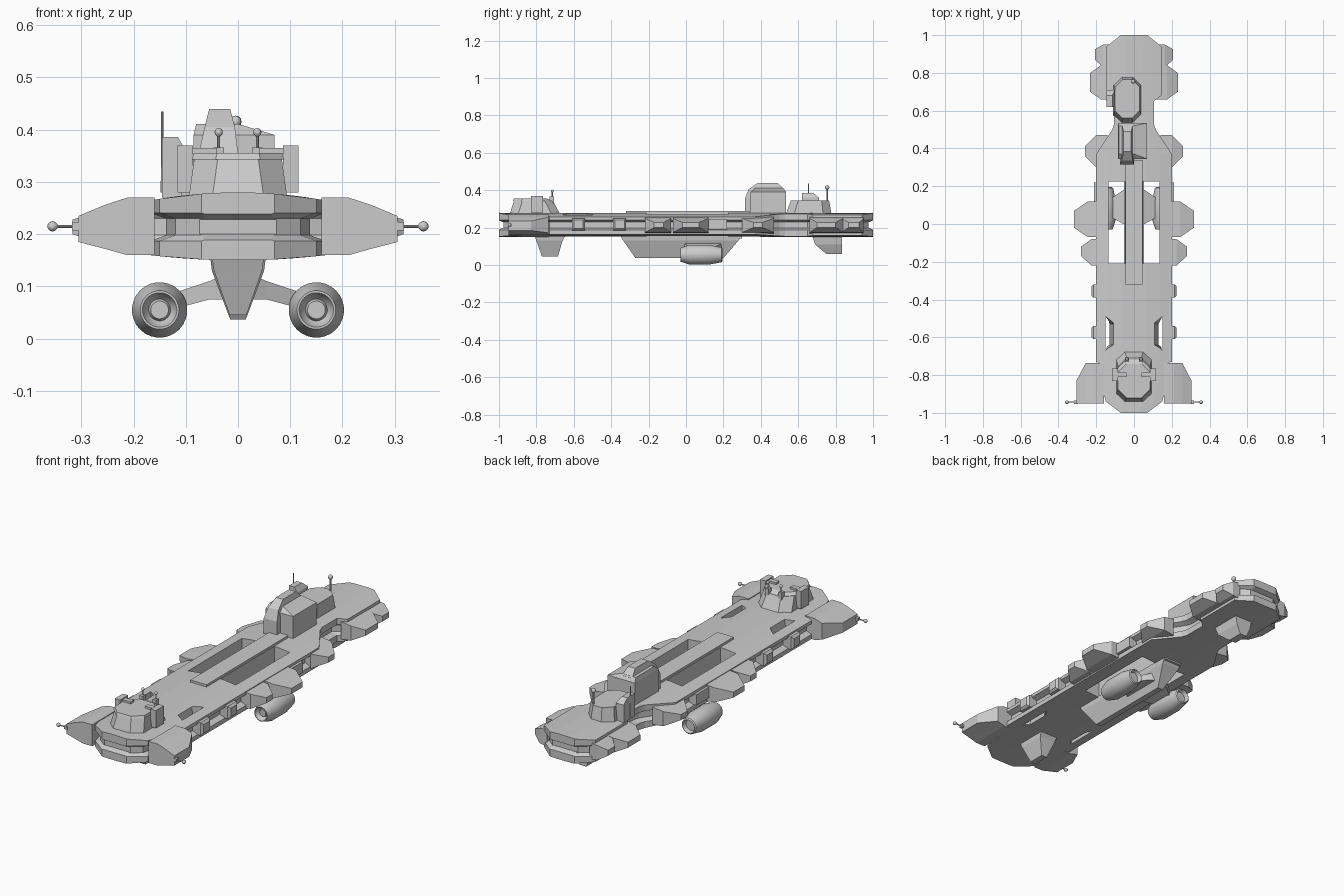
import bpy, bmesh, math
from mathutils import Vector

if "Cube" in bpy.data.objects:
    bpy.data.objects.remove(bpy.data.objects["Cube"])

GREY = (0.6, 0.6, 0.6, 1)
mat = bpy.data.materials.new("hull grey")
mat.use_nodes = True
mat.diffuse_color = GREY
mat.node_tree.nodes["Principled BSDF"].inputs["Base Color"].default_value = GREY


def activate(ob):
    bpy.ops.object.select_all(action='DESELECT')
    ob.select_set(True)
    bpy.context.view_layer.objects.active = ob


def loft(name, rings, mirror=False, smooth=False):
    """Skin a list of rings with equal point counts and cap both ends."""
    bm = bmesh.new()
    loops = [[bm.verts.new(p) for p in ring] for ring in rings]
    n = len(loops[0])
    for a, b in zip(loops, loops[1:]):
        for i in range(n):
            j = (i + 1) % n
            bm.faces.new((a[i], a[j], b[j], b[i]))
    bm.faces.new(loops[0])
    bm.faces.new(loops[-1])
    if smooth:
        bmesh.ops.remove_doubles(bm, verts=bm.verts, dist=1e-5)
    bmesh.ops.recalc_face_normals(bm, faces=bm.faces)
    me = bpy.data.meshes.new(name)
    bm.to_mesh(me)
    bm.free()
    me.materials.append(mat)
    ob = bpy.data.objects.new(name, me)
    bpy.context.collection.objects.link(ob)
    activate(ob)
    if mirror:
        ob.modifiers.new("Mirror", 'MIRROR').use_axis[0] = True
        bpy.ops.object.modifier_apply(modifier="Mirror")
    if smooth:
        bpy.ops.object.shade_smooth_by_angle(angle=math.radians(35))
    return ob


def rect(x0, x1, y0, y1, z):
    return [(x0, y0, z), (x1, y0, z), (x1, y1, z), (x0, y1, z)]


def octagon(x0, x1, y0, y1, z, c):
    return [(x0 + c, y0, z), (x1 - c, y0, z), (x1, y0 + c, z), (x1, y1 - c, z),
            (x1 - c, y1, z), (x0 + c, y1, z), (x0, y1 - c, z), (x0, y0 + c, z)]


def side(x, y0, y1, z0, z1):
    return [(x, y0, z0), (x, y1, z0), (x, y1, z1), (x, y0, z1)]


def box(name, x0, x1, y0, y1, z0, z1, mirror=False):
    return loft(name, [rect(x0, x1, y0, y1, z0), rect(x0, x1, y0, y1, z1)], mirror)


def lathe(name, origin, axis, profile, seg=24, mirror=False):
    """Spin (distance, radius) pairs around an axis."""
    o, a = Vector(origin), Vector(axis)
    u = a.orthogonal().normalized()
    v = a.cross(u)
    ts = [2 * math.pi * i / seg for i in range(seg)]
    rings = [[o + a * d + (u * math.cos(t) + v * math.sin(t)) * max(r, 2e-5) for t in ts]
             for d, r in profile]
    return loft(name, rings, mirror, smooth=True)


def antenna(name, base, axis, length, rod, ball, mirror=False):
    tip = [(length - ball * math.cos(k * math.pi / 6), ball * math.sin(k * math.pi / 6))
           for k in range(1, 7)]
    lathe(name, base, axis, [(0, rod), (length - ball, rod)] + tip, 10, mirror)


def cut(target, cutter):
    m = target.modifiers.new("Cut", 'BOOLEAN')
    m.operation, m.solver, m.object = 'DIFFERENCE', 'EXACT', cutter
    activate(target)
    bpy.ops.object.modifier_apply(modifier="Cut")
    bpy.data.objects.remove(cutter)


# Main hull: crowned deck, grooved flanks, pinched waist near the stern
def hull_ring(y, w):
    top = lambda x: 0.28 - 0.55 * x * x
    low = lambda x: 0.15 + 0.35 * x * x
    half = [(w * f, top(w * f)) for f in (0.33, 0.67, 1)]
    half += [(w, 0.241), (w - 0.03, 0.23), (w - 0.03, 0.198), (w, 0.187)]
    half += [(w * f, low(w * f)) for f in (1, 0.67, 0.33)]
    pts = half + [(-x, z) for x, z in reversed(half)]
    return [(x, y, z) for x, z in pts]


stations = [(-1, .07), (-.94, .15), (-.86, .168), (-.74, .168), (-.73, .2), (.37, .2),
            (.5, .115), (.53, .105), (.65, .105), (.68, .145), (.94, .145), (1, .07)]
hull = loft("main_hull", [hull_ring(y, w) for y, w in stations])

# Deck openings, forward slots and the grooves across both ends
cut(hull, box("hold_cutter", .048, .135, -.21, .225, .1, .35, True))


def slot(x, z):
    return [(x, -.64, z), (.15, -.67, z), (.15, -.49, z), (x, -.53, z)]


cut(hull, loft("slot_cutter", [slot(.14, .1), slot(.1, .32)], True))
for s in (-1, 1):
    cut(hull, loft("end_cutter", [
        [(x, s * .975, z) for x, z in ((-.1, .2), (.1, .2), (.1, .228), (-.1, .228))],
        [(x, s * 1.01, z) for x, z in ((-.14, .185), (.14, .185), (.14, .243), (-.14, .243))]]))

# Raised spine between the openings
box("spine_plate", -.046, .046, -.32, .34, .27, .289)

# Bow pods with side feelers
loft("bow_pod", [side(.16, -.95, -.735, .16, .27), side(.212, -.95, -.735, .16, .27),
                 side(.255, -.95, -.735, .172, .256), side(.305, -.95, -.83, .185, .235)], True)
antenna("pod_feeler", (.3, -.943, .215), (1, 0, 0), .055, .003, .01, True)
box("feeler_socket", .3, .318, -.952, -.934, .207, .223, True)

# Side fins: base start/end, tip start/end, inner and outer x
fins = [(.83, .95, .87, .925, .12, .207), (.66, .84, .70, .80, .12, .232),
        (.30, .47, .36, .41, .14, .26), (-.07, .12, -.02, .07, .17, .317),
        (-.22, -.08, -.17, -.12, .17, .28)]
for b0, b1, t0, t1, x0, x1 in fins:
    loft("side_fin", [side(x0, b0, b1, .168, .258),
                      side((x0 + x1) / 2, b0, b1, .175, .25),
                      side(x1, t0, t1, .2, .228)], True)
for y in (-.355, -.575):
    loft("side_block", [side(.16, y - .035, y + .035, .185, .25),
                        side(.215, y - .035, y + .035, .185, .25),
                        side(.226, y - .025, y + .025, .195, .24)], True)
box("side_rail", .16, .213, .12, .22, .19, .245, True)

# Forward bridge
loft("bridge", [octagon(-.095, .095, -.945, -.67, .265, .045),
                octagon(-.084, .084, -.92, -.71, .343, .045)])
loft("bridge_roof", [octagon(-.088, .088, -.925, -.72, .343, .045),
                     octagon(-.085, .085, -.92, -.74, .355, .045)])
box("bridge_ear", .086, .116, -.83, -.765, .28, .37, True)
box("ear_link", .04, .09, -.81, -.785, .35, .365, True)
box("bridge_antenna_base", .027, .047, -.73, -.705, .33, .366, True)
antenna("bridge_antenna", (.037, -.715, .36), (0, 0, 1), .035, .003, .008, True)

# Main tower: squat block with a taller offset peak
loft("tower_block", [rect(-.085, .07, .345, .535, .26), rect(-.085, .07, .345, .535, .39),
                     rect(-.08, 0, .37, .52, .411)])
loft("tower_peak", [rect(-.075, 0, .315, .5, .26), rect(-.075, 0, .315, .5, .355),
                    rect(-.064, -.006, .335, .525, .405), rect(-.055, -.015, .385, .49, .44)])

# Aft deckhouse with sensor box and masts
loft("aft_house", [octagon(-.11, .04, .53, .78, .26, .045),
                   octagon(-.1, .03, .56, .765, .345, .04)])
loft("sensor_box", [rect(-.145, -.1, .62, .71, .27), rect(-.145, -.1, .62, .71, .36),
                    rect(-.145, -.115, .62, .68, .386)])
lathe("thin_mast", (-.145, .655, .28), (0, 0, 1), [(0, .003), (.155, .002)], 8)
antenna("aft_mast", (-.005, .755, .33), (0, 0, 1), .085, .004, .012)

# Keel pylon and lower fins
box("keel_plate", -.048, .048, -.22, .3, .143, .16)
loft("keel_pylon", [rect(-.053, .053, -.35, .295, .155), rect(-.05, .05, -.335, .28, .13),
                    rect(-.015, .015, -.27, .2, .037)])
loft("bow_lower_fin", [rect(-.05, .05, -.81, -.645, .157), rect(-.046, .046, -.8, -.66, .13),
                       rect(-.016, .016, -.77, -.685, .045)])
loft("stern_lower_fin", [rect(-.05, .05, .675, .835, .157), rect(-.042, .042, .69, .835, .11),
                         rect(-.02, .02, .75, .835, .06)])

# Engine struts and nacelles
loft("engine_strut", [side(.02, -.02, .2, .075, .125), side(.055, .0, .18, .075, .11),
                      side(.13, .04, .13, .055, .085)], True)
lathe("engine", (.15, 0, .055), (0, 1, 0),
      [(-.015, 0), (-.015, .017), (-.005, .021), (-.012, .027), (-.03, .033), (-.03, .037),
       (.02, .053), (.125, .053), (.19, .04), (.195, .034), (.175, .027), (.175, 0)],
      28, True)
